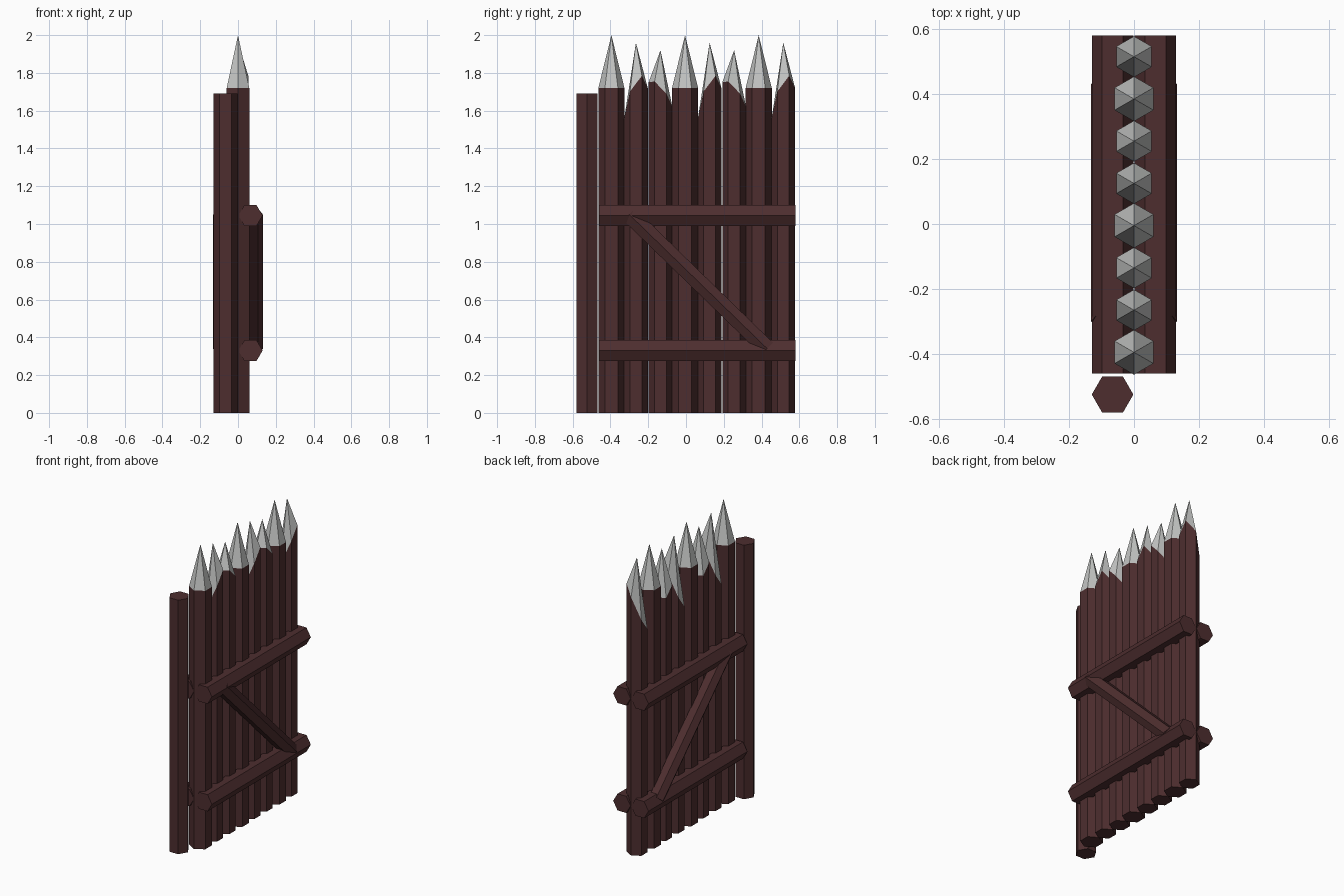
import bpy
import bmesh
from math import cos, sin, radians
from mathutils import Vector

cube = bpy.data.objects.get("Cube")
if cube:
    bpy.data.objects.remove(cube, do_unlink=True)


def make_material(name, color):
    mat = bpy.data.materials.new(name)
    mat.use_nodes = True
    mat.diffuse_color = (*color, 1)
    bsdf = mat.node_tree.nodes["Principled BSDF"]
    bsdf.inputs["Base Color"].default_value = (*color, 1)
    bsdf.inputs["Roughness"].default_value = 0.8
    return mat


wood = make_material("dark_red_wood", (0.075, 0.027, 0.028))
metal = make_material("grey_metal", (0.55, 0.56, 0.55))


def finish(bm, name, *mats):
    bmesh.ops.recalc_face_normals(bm, faces=bm.faces)
    mesh = bpy.data.meshes.new(name)
    bm.to_mesh(mesh)
    bm.free()
    for mat in mats:
        mesh.materials.append(mat)
    obj = bpy.data.objects.new(name, mesh)
    bpy.context.collection.objects.link(obj)
    return obj


def hex_beam(name, start, end, radius, corner):
    """Six-sided log between two points, one corner pointing along `corner`."""
    start, end, u = Vector(start), Vector(end), Vector(corner)
    v = (end - start).normalized().cross(u)
    bm = bmesh.new()
    rings = []
    for p in (start, end):
        rings.append([bm.verts.new(p + radius * (u * cos(radians(60 * i)) + v * sin(radians(60 * i))))
                      for i in range(6)])
    for i in range(6):
        j = (i + 1) % 6
        bm.faces.new((rings[0][i], rings[0][j], rings[1][j], rings[1][i]))
    for ring in rings:
        bm.faces.new(ring)
    return finish(bm, name, wood)


def stake(name, y, radius, tip, base, tilt_x, tilt_y):
    """Six-sided log with a metal point whose lower edge is a tilted cut."""
    bm = bmesh.new()
    low, high = [], []
    for i in range(6):
        a = radians(30 + 60 * i)
        px, py = radius * cos(a), radius * sin(a)
        low.append(bm.verts.new((px, y + py, 0)))
        high.append(bm.verts.new((px, y + py, base + tilt_x * cos(a) + tilt_y * sin(a))))
    apex = bm.verts.new((0, y, tip))
    bm.faces.new(low)
    for i in range(6):
        j = (i + 1) % 6
        bm.faces.new((low[i], low[j], high[j], high[i]))
        point = bm.faces.new((high[i], high[j], apex))
        point.material_index = 1
    return finish(bm, name, wood, metal)


# Row of sharpened stakes, three kinds repeating: radius, tip, cut height, cut tilts
kinds = [
    (0.069, 2.0, 1.72, 0, 0),
    (0.063, 1.96, 1.635, 0.125, 0.083),
    (0.063, 1.92, 1.685, 0.043, -0.065),
]
for n in range(8):
    stake(f"stake_{n + 1}", -0.395 + 0.13 * n, *kinds[n % 3])

# Hinge post
hex_beam("hinge_post", (-0.066, -0.525, 0), (-0.066, -0.525, 1.69), 0.064, (1, 0, 0))

# Rails and diagonal brace on both faces of the gate
for side, s in (("left", 1), ("right", -1)):
    for level, z in (("lower", 0.33), ("upper", 1.045)):
        hex_beam(f"{level}_rail_{side}", (0.066 * s, -0.46, z), (0.066 * s, 0.58, z),
                 0.064, (s, 0, 0))
    hex_beam(f"diagonal_brace_{side}", (0.081 * s, -0.3, 1.05), (0.081 * s, 0.43, 0.34),
             0.051, (s, 0, 0))
